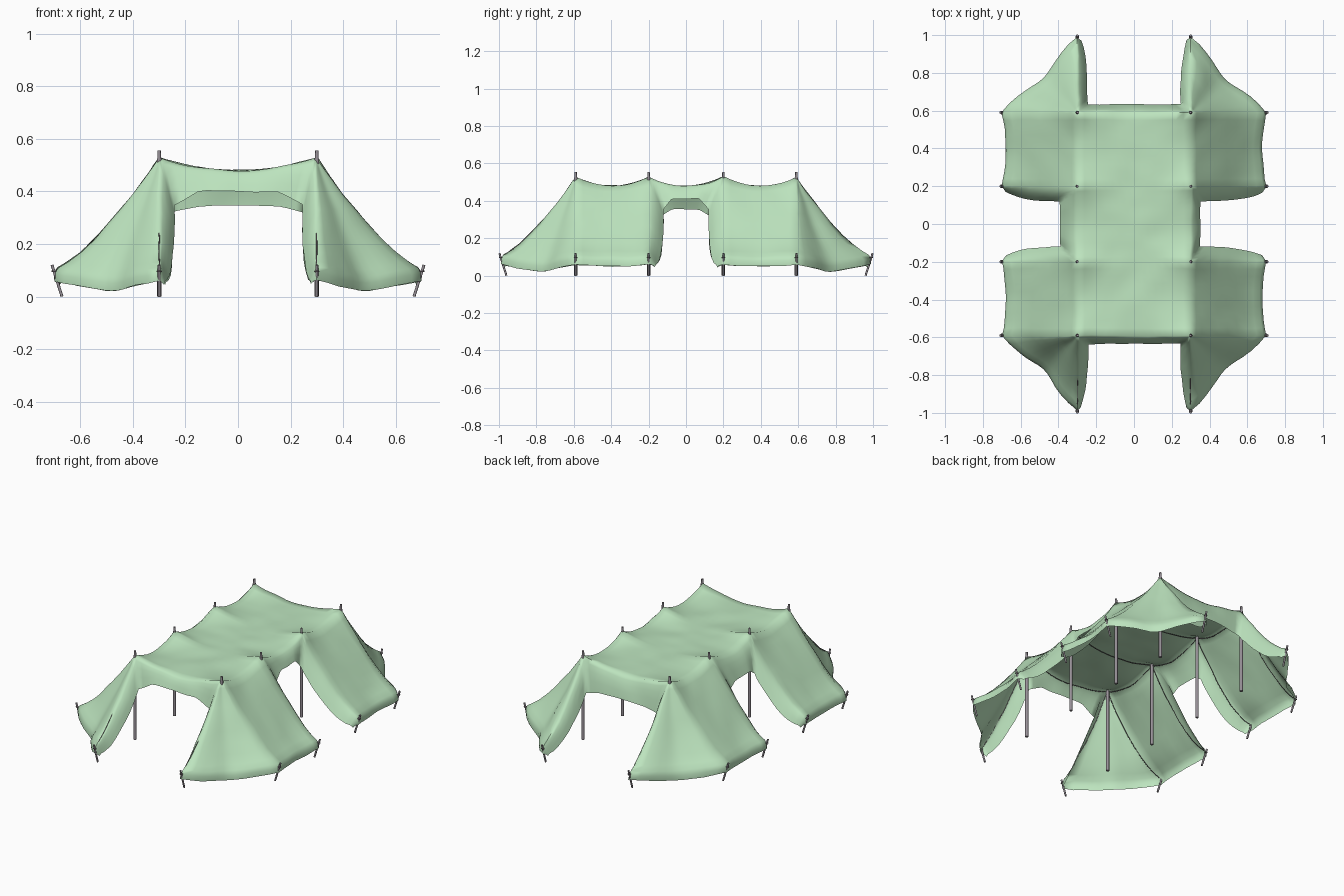
import bpy, bmesh, math
from mathutils import Vector, noise

cube = bpy.data.objects.get("Cube")
if cube:
    bpy.data.objects.remove(cube)

HX, HY, REACH, TOP = 0.3, 0.59, 0.4, 0.53   # pole grid, guy length, cloth height
POLE_Y = (-HY, -0.2, 0.2, HY)
# Hanging profile from a pole to a stake, ending in a rounded hem
PROFILE = [(0, TOP), (.03, .485), (.06, .445), (.1, .39), (.15, .328), (.2, .27), (.25, .217),
           (.3, .17), (.35, .132), (.385, .112), (.4, .09), (.398, .06)]


def material(name, colour):
    m = bpy.data.materials.new(name)
    m.use_nodes = True
    m.diffuse_color = (*colour, 1)
    node = m.node_tree.nodes["Principled BSDF"]
    node.inputs["Base Color"].default_value = (*colour, 1)
    node.inputs["Roughness"].default_value = 0.9
    return m


CLOTH = material("pale green canvas", (0.51, 0.78, 0.52))
METAL = material("grey metal", (0.31, 0.28, 0.31))
ROPE = material("grey rope", (0.2, 0.17, 0.19))


def steps(a, b, n):
    return [a + (b - a) * i / n for i in range(n + 1)]


def crease(p):
    """Gentle unevenness shared by canvas and ropes."""
    p = Vector(p)
    return p + noise.noise_vector(p * 9) * 0.006


def sag_y(y):
    y = abs(y)
    u = y / 0.2 if y <= 0.2 else (y - 0.395) / 0.195
    return max(0, 1 - u * u)


def roof_z(x, y):
    across = (x / HX) ** 2
    return TOP - 0.05 * (1 - across * (1 - sag_y(y)))


def add_patch(bm, rows):
    grid = [[bm.verts.new(p) for p in row] for row in rows]
    for a, b in zip(grid, grid[1:]):
        for i in range(len(a) - 1):
            bm.faces.new((a[i], a[i + 1], b[i + 1], b[i]))


def flap(half, base, margin, out, low):
    """Cloth hanging round half an opening, in (along, outward, z)."""
    src, dst = [], []
    droop = (low - 0.3) / 2
    for u in steps(0, 1, 8):
        z = roof_z(u * HX, HY) if base == HY else roof_z(HX, u * half)
        src.append(Vector((u * half, base, z)))
        dst.append(Vector((u * (half - margin), base + out,
                           low - droop * max(0, (u - 0.6) / 0.4))))
    for d, z in PROFILE[1:]:
        t = d / REACH
        drop = (TOP - low + droop) * (1 - t) + 0.05 * t
        src.append(Vector((half, base + d, z)))
        dst.append(Vector((half - margin * (1 - 0.6 * t ** 3),
                           base + out + t * (REACH - 0.02 - out), max(0.045, z - drop))))
    rows = []
    for f in steps(0, 1, 4):
        rows.append([s.lerp(e, f) + Vector((0, 0, 0.6 * f * (1 - f) * (s.z - e.z)))
                     for s, e in zip(src, dst)])
    return rows


# Canvas, one quarter at a time
bm = bmesh.new()
for sx in (-1, 1):
    for sy in (-1, 1):
        def place(rows, swap=False):
            add_patch(bm, [[(sx * (p[1] if swap else p[0]),
                             sy * (p[0] if swap else p[1]), p[2]) for p in r] for r in rows])

        # roof
        ys = steps(0, 0.2, 8) + steps(0.2, HY, 10)[1:]
        place([[(x, y, roof_z(x, y)) for x in steps(0, HX, 8)] for y in ys])
        # side wall, slightly full between the guys
        wall = []
        for y in steps(0.2, HY, 10):
            b = sag_y(y)
            wall.append([(HX + d * (1 - 0.05 * b), y,
                          z + b * (0.022 * math.sin(math.pi * d / REACH)
                                   - 0.05 * (1 - d / REACH) ** 3 - 0.012 * d / REACH))
                         for d, z in PROFILE])
        place(wall)
        # corner wall
        fan = []
        for a in steps(0, math.pi / 2, 12):
            b = math.sin(2 * a)
            r = 1 - 0.36 * b
            fan.append([(HX + d * r * math.cos(a), HY + d * r * math.sin(a),
                         z + b * (0.02 * math.sin(math.pi * d / REACH) - 0.037 * d / REACH))
                        for d, z in PROFILE])
        place(fan)
        # doorway and side arch flaps
        place(flap(HX, HY, 0.055, 0.045, 0.40 if sy < 0 else 0.345))
        place(flap(0.2, HX, 0.08, 0.05 if sx > 0 else 0.09, 0.41 if sx > 0 else 0.355), True)

bmesh.ops.remove_doubles(bm, verts=bm.verts, dist=0.0004)
for v in bm.verts:
    v.co = crease(v.co)
bmesh.ops.recalc_face_normals(bm, faces=bm.faces)
mesh = bpy.data.meshes.new("canvas")
bm.to_mesh(mesh)
bm.free()
mesh.materials.append(CLOTH)
canvas = bpy.data.objects.new("canvas", mesh)
bpy.context.collection.objects.link(canvas)
bpy.context.view_layer.objects.active = canvas
canvas.select_set(True)
bpy.ops.object.shade_smooth_by_angle(angle=math.radians(80))


def rod(name, a, b, radius, tip):
    a, b = Vector(a), Vector(b)
    bpy.ops.mesh.primitive_cone_add(vertices=12, radius1=radius, radius2=tip,
                                    depth=(b - a).length, location=(a + b) / 2)
    ob = bpy.context.object
    ob.name = name
    ob.rotation_euler = (b - a).to_track_quat('Z', 'Y').to_euler()
    ob.data.materials.append(METAL)
    bpy.ops.object.shade_smooth_by_angle(angle=math.radians(40))


def stake(x, y, dx, dy):
    out = Vector((dx, dy, 0))
    foot = Vector((x, y, 0)) - out * 0.03
    head = Vector((x, y, 0.12)) + out * 0.008
    rod("stake", foot, head, 0.0055, 0.0055)
    bpy.ops.mesh.primitive_torus_add(major_radius=0.007, minor_radius=0.003, major_segments=10,
                                     minor_segments=6, location=foot.lerp(head, 0.8))
    bpy.context.object.name = "stake_knot"
    bpy.context.object.data.materials.append(ROPE)


def rope(name, points):
    """Thin rope running just under the canvas."""
    curve = bpy.data.curves.new(name, 'CURVE')
    curve.dimensions = '3D'
    curve.bevel_depth = 0.002
    curve.bevel_resolution = 1
    line = curve.splines.new('POLY')
    line.points.add(len(points) - 1)
    for p, co in zip(line.points, points):
        p.co = (*(crease(co) - Vector((0, 0, 0.008))), 1)
    curve.materials.append(ROPE)
    bpy.context.collection.objects.link(bpy.data.objects.new(name, curve))


# Guy ropes sag below the canvas; the front ones show above it for a stretch
guy = [(d, z - 0.035 * math.sin(math.pi * d / REACH)) for d, z in PROFILE[:-2]]
front_guy = [(d, z + (0.009 if 0.22 < d < 0.36 else 0)) for d, z in PROFILE[:-2]]

# Poles with tips, and side stakes
for y in POLE_Y:
    for s in (-1, 1):
        rod("pole", (s * HX, y, 0), (s * HX, y, TOP - 0.005), 0.0092, 0.0092)
        rod("pole_tip", (s * HX, y, TOP - 0.01), (s * HX, y, 0.555), 0.0075, 0.006)
        stake(s * 0.7, y, s, 0)
    # rope across each row of poles
    rope("cross_rope", [(-HX - d, y, z) for d, z in reversed(guy)]
         + [(x, y, roof_z(x, y) - 0.004) for x in steps(-HX, HX, 16)[1:-1]]
         + [(HX + d, y, z) for d, z in guy])

# End stakes and lengthwise ropes
for x in (-HX, HX):
    for s in (-1, 1):
        stake(x, s * 0.99, 0, s)
    rope("long_rope", [(x, -HY - d, z) for d, z in reversed(front_guy)]
         + [(x, y, roof_z(x, y) - 0.004) for y in steps(-HY, HY, 48)[1:-1]]
         + [(x, HY + d, z) for d, z in guy])
